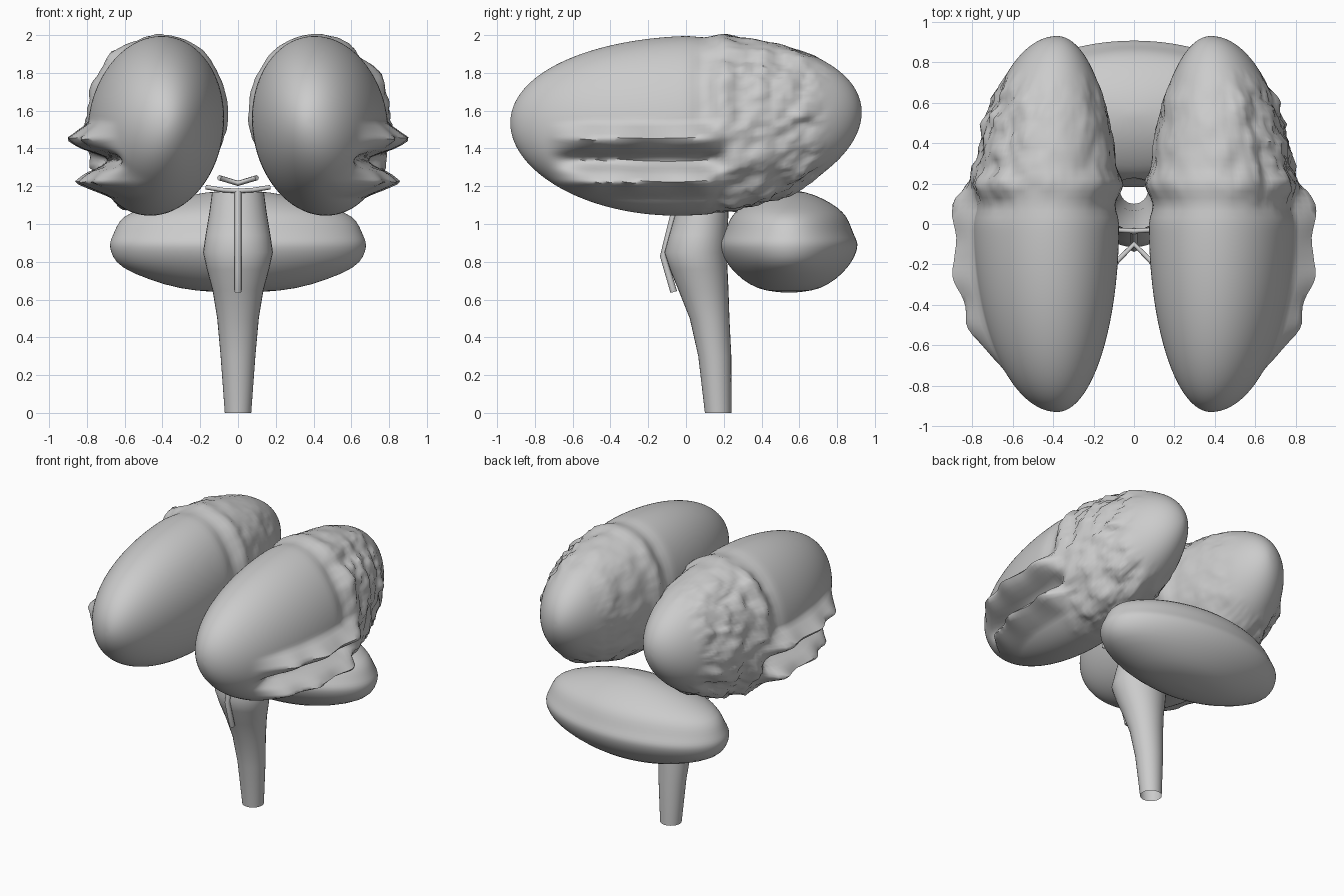
import bpy, bmesh, math
from mathutils import Vector, noise

default_cube = bpy.data.objects.get("Cube")
if default_cube:
    bpy.data.objects.remove(default_cube, do_unlink=True)

grey = bpy.data.materials.new("plain grey")
grey.use_nodes = True
grey_value = (0.6, 0.6, 0.6, 1)
grey.diffuse_color = grey_value
grey.node_tree.nodes["Principled BSDF"].inputs["Base Color"].default_value = grey_value


def finish(name, bm, sharp_angle=50):
    """Turn a bmesh into a smooth shaded grey object."""
    bmesh.ops.recalc_face_normals(bm, faces=bm.faces)
    mesh = bpy.data.meshes.new(name)
    bm.to_mesh(mesh)
    bm.free()
    mesh.materials.append(grey)
    obj = bpy.data.objects.new(name, mesh)
    bpy.context.collection.objects.link(obj)
    bpy.ops.object.select_all(action='DESELECT')
    obj.select_set(True)
    bpy.context.view_layer.objects.active = obj
    bpy.ops.object.shade_smooth_by_angle(angle=math.radians(sharp_angle))
    return obj


def loft(bm, rings):
    """Skin a list of closed rings with quads."""
    loops = [[bm.verts.new(point) for point in ring] for ring in rings]
    for low, high in zip(loops, loops[1:]):
        for i in range(len(low)):
            j = (i + 1) % len(low)
            bm.faces.new((low[i], low[j], high[j], high[i]))
    return loops


def ellipse(centre, rx, ry, z, count=32):
    angles = [math.tau * i / count for i in range(count)]
    return [(rx * math.cos(a), centre + ry * math.sin(a), z) for a in angles]


def peak(value, centre, width):
    """Pointed bump from 0 to 1."""
    return max(0, 1 - abs(value - centre) / width)


def hump(value, centre, width):
    """Rounded bump from 0 to 1."""
    return math.exp(-((value - centre) / width) ** 2)


def fade(value, start, end):
    t = min(1, max(0, (value - start) / (end - start)))
    return t * t * (3 - 2 * t)


def hemisphere_point(y, angle, side):
    """Egg surface with a side fold, a cross ridge and rear wrinkles."""
    size = math.sqrt(max(0, 1 - (y / 0.93) ** 2))
    out, up = math.cos(angle), math.sin(angle)
    x = 0.38 + 0.055 * size + 0.36 * size * out - 0.03 * size * up
    z = 1.52 + 0.03 * y + 0.05 * y * y + 0.475 * size * up

    # wrinkles over the rear half, strongest on the outer side
    rear = fade(y, 0.02, 0.25) * (1 - fade(y, 0.6, 0.78))
    outer = 0.35 + 0.65 * fade(out, -0.3, 0.5)
    spot = Vector((y * 9, angle * 3, side))
    wrinkle = 0.035 * noise.noise(spot) + 0.03 * abs(noise.noise(spot * 2.3))
    swell = rear * outer * wrinkle
    # ridge and shallow valley running over the top
    over = fade(up, -0.5, 0.2)
    swell += over * (0.025 * hump(y, 0.2, 0.05) - 0.02 * hump(y, 0.09, 0.05))
    swell *= 1 - 0.6 * fade(up, 0.7, 1)
    x += swell * out
    z += swell * up

    # long fold low on the outer side: two crests and a trough
    if out > 0:
        along = fade(y, -0.75, -0.5) * (1 - fade(y, 0.08, 0.27))
        ragged = 0.8 + 0.4 * noise.noise(Vector((y * 6, 5, 0)))
        crest = 0.13 * peak(z, 1.45, 0.09) + 0.14 * peak(z, 1.22, 0.08)
        x += along * (crest * ragged - 0.09 * hump(z, 1.34, 0.04)) * fade(out, 0, 0.3)
    return (side * x, y, z)


# cerebral hemispheres
ROWS, COLUMNS = 90, 140
for name, side in (("left_hemisphere", 1), ("right_hemisphere", -1)):
    bm = bmesh.new()
    rings = []
    for row in range(1, ROWS):
        y = -0.93 * math.cos(math.pi * row / ROWS)
        rings.append([hemisphere_point(y, math.tau * i / COLUMNS, side)
                      for i in range(COLUMNS)])
    loops = loft(bm, rings)
    for loop in (loops[0], loops[-1]):
        bm.faces.new(loop)
    finish(name, bm, 60)

# cerebellum: flattened lens with a grooved rim
lens = [(0.02, 1.18), (0.25, 1.17), (0.5, 1.135), (0.72, 1.085), (0.84, 1.04),
        (0.9, 0.985), (0.94, 0.945), (0.99, 0.91), (1, 0.88), (0.96, 0.83),
        (0.86, 0.77), (0.68, 0.705), (0.45, 0.655), (0.2, 0.64), (0.02, 0.636)]
bm = bmesh.new()
rings = []
for radius, z in lens:
    ring = []
    for x, y, height in ellipse(0, 0.68 * radius, 0.365 * radius, z, 64):
        # the side ends of the rim are fuller than its back
        end = (x / 0.68) ** 2 * fade(radius, 0.6, 0.9)
        full = 1 + end * 0.6 * (1 / radius - 1)
        ring.append((x * full, y + 0.545, height))
    rings.append(ring)
loops = loft(bm, rings)
for loop in (loops[0], loops[-1]):
    bm.faces.new(loop)
cerebellum = finish("cerebellum", bm)
smooth = cerebellum.modifiers.new("rounding", 'SUBSURF')
smooth.levels = smooth.render_levels = 1

# brain stem: open tube, given as height, half width, front and back
stem = [(0, 0.07, 0.1, 0.24), (0.3, 0.092, 0.065, 0.24), (0.5, 0.11, 0.02, 0.23),
        (0.65, 0.135, -0.04, 0.225), (0.76, 0.165, -0.085, 0.22),
        (0.85, 0.185, -0.115, 0.215), (0.94, 0.172, -0.09, 0.22),
        (1.06, 0.152, -0.055, 0.225), (1.17, 0.137, -0.03, 0.23)]
bm = bmesh.new()
loft(bm, [ellipse((front + back) / 2, width, (back - front) / 2, z)
          for z, width, front, back in stem])
finish("brain_stem", bm)


def rod(name, points, radius):
    """Thin round rod along a path."""
    curve = bpy.data.curves.new(name, 'CURVE')
    curve.dimensions = '3D'
    curve.bevel_depth = radius
    curve.bevel_resolution = 2
    curve.use_fill_caps = True
    spline = curve.splines.new('POLY')
    spline.points.add(len(points) - 1)
    for target, point in zip(spline.points, points):
        target.co = (*point, 1)
    curve.materials.append(grey)
    obj = bpy.data.objects.new(name, curve)
    bpy.context.collection.objects.link(obj)


# artery on the front of the stem, with its upper branches
rod("front_artery", [(0, -0.065, 0.64), (0, -0.12, 0.83), (0, -0.085, 0.97),
                     (0, -0.035, 1.17)], 0.018)
rod("artery_branches", [(-0.17, -0.01, 1.195), (-0.08, -0.03, 1.18), (0, -0.035, 1.175),
                        (0.08, -0.03, 1.18), (0.17, -0.01, 1.195)], 0.012)
# crossing nerves under the hemispheres
rod("optic_nerves", [(-0.1, -0.2, 1.245), (0, -0.1, 1.215), (0.1, -0.2, 1.245)], 0.014)
